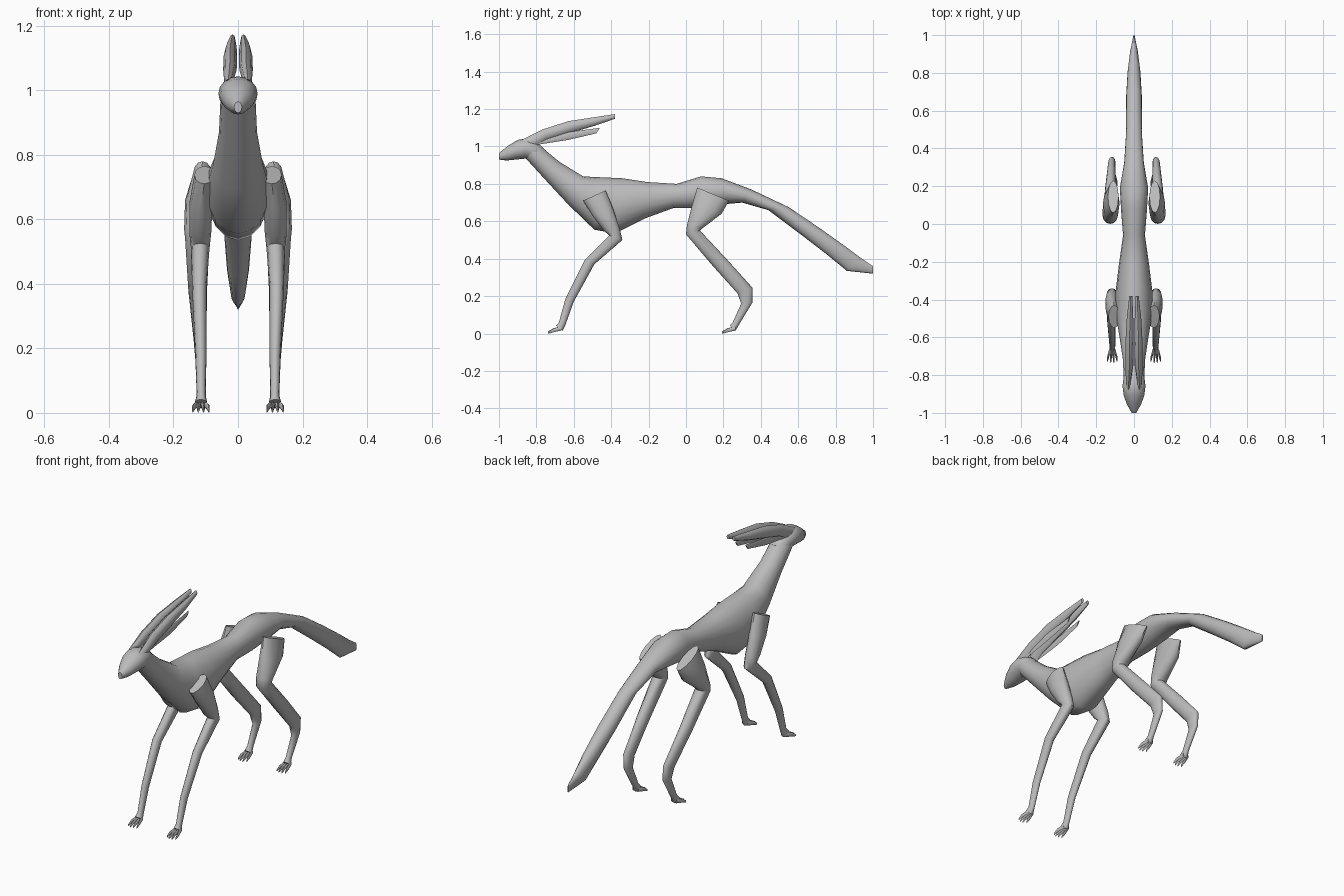
import bpy, bmesh, math
from mathutils import Vector

grey = bpy.data.materials.new("plain grey")
grey.diffuse_color = (0.5, 0.5, 0.5, 1)


def loft(name, stations, sides=12, side=1, angle=50):
    """Skin oval rings; station = upper (y, z), lower (y, z), x centre, half width."""
    bm = bmesh.new()
    rings = []
    for ya, za, yb, zb, xc, w in stations:
        a, b = Vector((0, ya, za)), Vector((0, yb, zb))
        c, h = (a + b) / 2, (a - b) / 2
        ring = []
        for i in range(sides):
            t = math.tau * i / sides
            p = c + h * math.cos(t)
            p.x = side * (xc + w * math.sin(t))
            ring.append(bm.verts.new(p))
        rings.append(ring)
    for r, s in zip(rings, rings[1:]):
        for i in range(sides):
            j = (i + 1) % sides
            bm.faces.new((r[i], r[j], s[j], s[i]))
    bm.faces.new(rings[0])
    bm.faces.new(rings[-1])
    bmesh.ops.recalc_face_normals(bm, faces=bm.faces)
    mesh = bpy.data.meshes.new(name)
    bm.to_mesh(mesh)
    bm.free()
    mesh.materials.append(grey)
    ob = bpy.data.objects.new(name, mesh)
    bpy.context.collection.objects.link(ob)
    bpy.ops.object.select_all(action='DESELECT')
    ob.select_set(True)
    bpy.context.view_layer.objects.active = ob
    bpy.ops.object.shade_smooth_by_angle(angle=math.radians(angle))
    return ob


# Neck, torso and tail in one long skin
loft("body", [
    (-0.80, 1.02, -0.86, 0.94, 0, 0.054),
    (-0.68, 0.92, -0.75, 0.82, 0, 0.059),
    (-0.55, 0.84, -0.63, 0.69, 0, 0.078),
    (-0.45, 0.835, -0.49, 0.555, 0, 0.098),
    (-0.34, 0.83, -0.38, 0.535, 0, 0.098),
    (-0.21, 0.81, -0.22, 0.615, 0, 0.080),
    (-0.05, 0.80, -0.07, 0.67, 0, 0.058),
    (0.08, 0.84, 0.05, 0.67, 0, 0.068),
    (0.19, 0.83, 0.19, 0.69, 0, 0.075),
    (0.35, 0.77, 0.30, 0.70, 0, 0.052),
    (0.55, 0.675, 0.44, 0.66, 0, 0.041),
    (0.72, 0.56, 0.62, 0.525, 0, 0.042),
    (0.86, 0.46, 0.75, 0.425, 0, 0.034),
    (0.94, 0.40, 0.86, 0.335, 0, 0.022),
    (1.00, 0.36, 1.00, 0.32, 0, 0.003)], sides=16)

# Pointed head
loft("head", [
    (-1.00, 0.965, -1.00, 0.93, 0, 0.012),
    (-0.95, 1.005, -0.96, 0.925, 0, 0.038),
    (-0.90, 1.035, -0.91, 0.93, 0, 0.055),
    (-0.855, 1.043, -0.86, 0.935, 0, 0.061),
    (-0.80, 1.025, -0.81, 0.93, 0, 0.054),
    (-0.75, 0.98, -0.78, 0.91, 0, 0.040)], sides=16)

front_leg = [
    (-0.43, 0.765, -0.55, 0.71, 0.105, 0.030),
    (-0.39, 0.67, -0.50, 0.63, 0.115, 0.036),
    (-0.355, 0.565, -0.44, 0.55, 0.117, 0.034),
    (-0.34, 0.50, -0.41, 0.525, 0.117, 0.029),
    (-0.49, 0.37, -0.54, 0.395, 0.120, 0.022),
    (-0.60, 0.17, -0.645, 0.185, 0.115, 0.017),
    (-0.645, 0.045, -0.68, 0.058, 0.114, 0.014),
    (-0.66, 0.015, -0.695, 0.042, 0.115, 0.020)]
hind_leg = [
    (0.23, 0.71, 0.06, 0.78, 0.110, 0.028),
    (0.19, 0.64, 0.03, 0.68, 0.120, 0.044),
    (0.085, 0.56, 0.005, 0.58, 0.126, 0.041),
    (0.075, 0.55, 0.00, 0.53, 0.126, 0.038),
    (0.22, 0.395, 0.14, 0.365, 0.125, 0.029),
    (0.355, 0.245, 0.275, 0.215, 0.118, 0.020),
    (0.355, 0.165, 0.295, 0.16, 0.115, 0.017),
    (0.285, 0.05, 0.25, 0.06, 0.114, 0.014),
    (0.265, 0.015, 0.235, 0.042, 0.115, 0.020)]

for side, tag in ((1, "left"), (-1, "right")):
    loft("front_leg_" + tag, front_leg, side=side)
    loft("hind_leg_" + tag, hind_leg, side=side)

    # Long swept ear with a blunt end
    loft("ear_" + tag, [
        (-0.88, 1.035, -0.80, 1.005, 0.030, 0.012),
        (-0.77, 1.09, -0.74, 1.035, 0.025, 0.021),
        (-0.63, 1.135, -0.61, 1.075, 0.024, 0.021),
        (-0.50, 1.155, -0.49, 1.11, 0.021, 0.017),
        (-0.38, 1.173, -0.38, 1.148, 0.017, 0.008)], sides=8, side=side)
    # Thin fin trailing under the ear
    loft("ear_fin_" + tag, [
        (-0.80, 1.03, -0.79, 1.01, 0.030, 0.004),
        (-0.64, 1.075, -0.63, 1.035, 0.034, 0.005),
        (-0.46, 1.10, -0.48, 1.07, 0.030, 0.003)], sides=6, side=side)

    # Four splayed toes on each paw
    for paw, y in (("front", -0.665), ("hind", 0.265)):
        for k in range(4):
            s = (k - 1.5) / 1.5
            reach = 0.076 - 0.012 * abs(s)
            loft(f"{paw}_toe_{k + 1}_{tag}", [
                (y, 0.040, y, 0.016, 0.115 + s * 0.012, 0.006),
                (y - 0.6 * reach, 0.028, y - 0.6 * reach, 0.008, 0.115 + s * 0.022, 0.006),
                (y - reach, 0.012, y - reach, 0.0, 0.115 + s * 0.025, 0.002)],
                sides=6, side=side)
